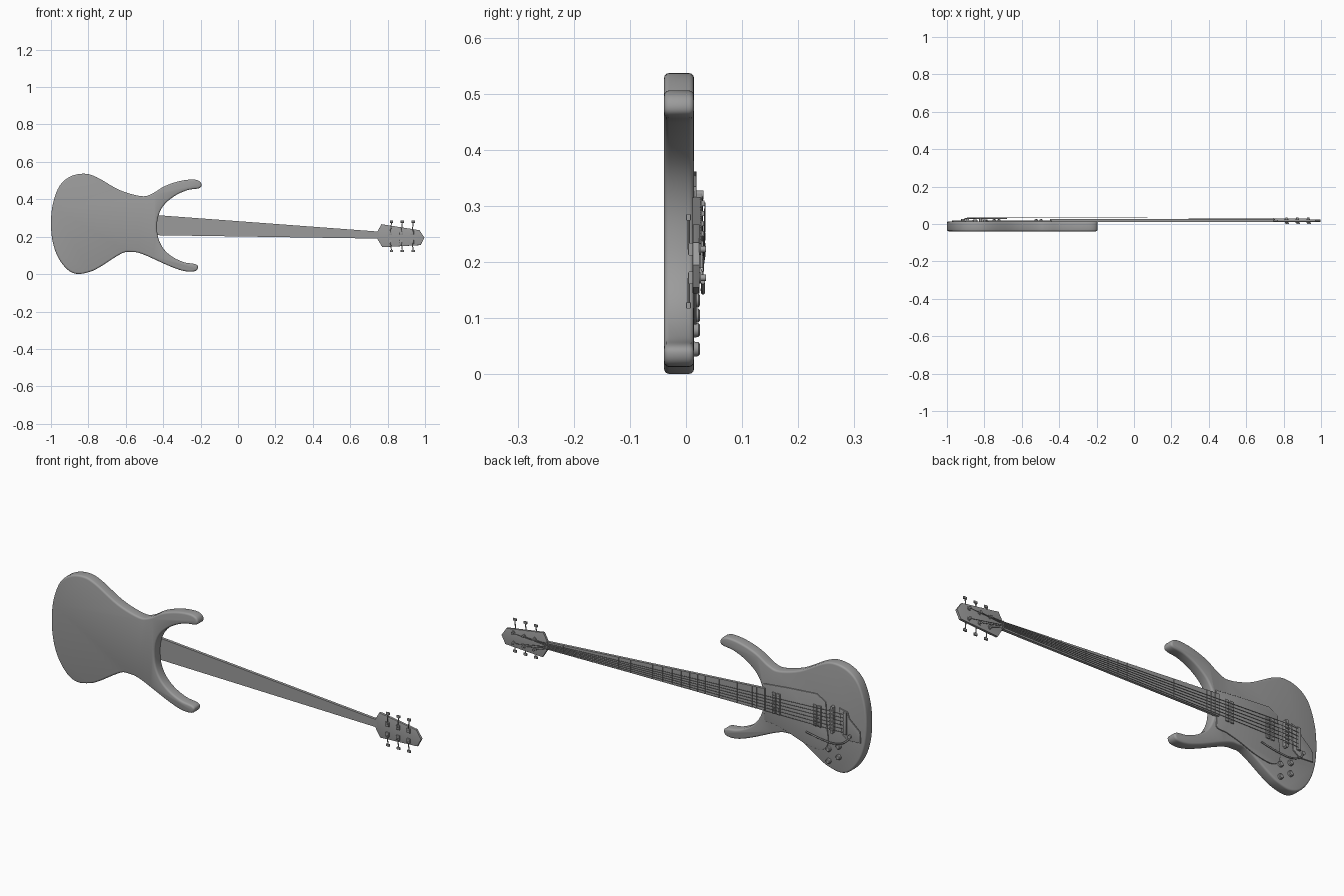
import bpy
import bmesh
import math
from mathutils import Vector

old = bpy.data.objects.get("Cube")
if old:
    bpy.data.objects.remove(old, do_unlink=True)

grey = bpy.data.materials.new("plain grey")
grey.use_nodes = True
COLOUR = (0.33, 0.33, 0.33, 1)
grey.diffuse_color = COLOUR
grey.node_tree.nodes["Principled BSDF"].inputs["Base Color"].default_value = COLOUR
parts = []


def finish(name, bm):
    bmesh.ops.recalc_face_normals(bm, faces=bm.faces)
    mesh = bpy.data.meshes.new(name)
    bm.to_mesh(mesh)
    bm.free()
    mesh.materials.append(grey)
    obj = bpy.data.objects.new(name, mesh)
    bpy.context.collection.objects.link(obj)
    parts.append(obj)
    return obj


def smooth_loop(points, steps):
    """Closed Catmull-Rom loop through (x, z) points."""
    pts = [Vector(p) for p in points]
    n = len(pts)
    out = []
    for i in range(n):
        a, b, c, d = (pts[(i + k) % n] for k in (-1, 0, 1, 2))
        for s in range(steps):
            t = s / steps
            out.append(0.5 * (2 * b + (c - a) * t + (2 * a - 5 * b + 4 * c - d) * t ** 2
                              + (3 * b - a - 3 * c + d) * t ** 3))
    return out


def prism(name, outline, back, front, bevel=0):
    """Extrude an (x, z) outline along y, rounding its rims."""
    bm = bmesh.new()
    face = bm.faces.new([bm.verts.new((p[0], back, p[1])) for p in outline])
    result = bmesh.ops.extrude_face_region(bm, geom=[face], use_keep_orig=True)
    moved = [g for g in result["geom"] if isinstance(g, bmesh.types.BMVert)]
    bmesh.ops.translate(bm, verts=moved, vec=(0, front - back, 0))
    bmesh.ops.recalc_face_normals(bm, faces=bm.faces)
    if bevel:
        rims = [e for e in bm.edges if abs(e.verts[0].co.y - e.verts[1].co.y) < 1e-6]
        bmesh.ops.bevel(bm, geom=rims, offset=bevel, segments=3, profile=0.5,
                        affect='EDGES', clamp_overlap=False)
    return finish(name, bm)


def block(name, x, z, width, height, back, front, bevel=0):
    w, h = width / 2, height / 2
    return prism(name, [(x - w, z - h), (x + w, z - h), (x + w, z + h), (x - w, z + h)],
                 back, front, bevel)


def rod(name, start, end, radius, sides=10, tip=None):
    a, b = Vector(start), Vector(end)
    bm = bmesh.new()
    bmesh.ops.create_cone(bm, cap_ends=True, segments=sides, radius1=radius,
                          radius2=radius if tip is None else tip, depth=(b - a).length)
    bm.transform((b - a).to_track_quat('Z', 'Y').to_matrix().to_4x4())
    bmesh.ops.translate(bm, verts=bm.verts, vec=(a + b) / 2)
    return finish(name, bm)


# Body with two horns
body = [(-1, .27), (-.99, .375), (-.955, .47), (-.9, .52), (-.826, .537), (-.757, .519),
        (-.634, .45), (-.52, .417), (-.463, .428), (-.393, .47), (-.313, .497),
        (-.243, .506), (-.206, .497), (-.195, .475), (-.21, .459), (-.27, .449),
        (-.34, .417), (-.4, .364), (-.43, .294), (-.43, .21), (-.404, .144),
        (-.356, .096), (-.29, .064), (-.227, .053), (-.214, .036), (-.23, .016),
        (-.286, .016), (-.366, .043), (-.51, .107), (-.57, .118), (-.623, .11),
        (-.74, .037), (-.794, .012), (-.858, .001), (-.91, .023), (-.96, .086), (-.99, .17)]
prism("body", smooth_loop(body, 5), -.039, .0143, .009)

# Pickguard plate
guard = [(-.438, .335), (-.58, .35), (-.73, .362), (-.78, .335), (-.785, .23), (-.792, .13),
         (-.75, .09), (-.66, .1), (-.57, .13), (-.5, .148), (-.44, .16), (-.447, .25)]
prism("pickguard", guard[:4] + smooth_loop(guard, 5)[20:50] + guard[10:],
      .013, .019, .002)

# Neck, nut and frets
NUT, HEEL, BRIDGE = .745, -.45, -.82


def neck_span(x):
    t = (NUT - x) / (NUT + .43)
    return .19 + .018 * t, .228 + .087 * t


neck = [(x, neck_span(x)[side]) for x, side in ((HEEL, 0), (NUT + .01, 0), (NUT + .01, 1), (HEEL, 1))]
prism("neck", neck, .012, .026)
for i in range(25):
    x = BRIDGE + (NUT - BRIDGE) * 2 ** (-i / 12)
    low, high = neck_span(x)
    block("fret" if i else "nut", x, (low + high) / 2, .004, high - low, .025, .0275 if i else .03)

# Headstock
head = [(.746, .187), (.772, .144), (.976, .155), (.997, .195), (.97, .235), (.767, .267), (.746, .229)]
prism("headstock", head, .012, .024, .001)

# Tuners: a post, a shaft and a button each
posts = []
for row, z, edge, button in ((1, .223, .245, .28), (-1, .172, .155, .123)):
    for i in range(3):
        x = .815 + .058 * i
        posts.append((x, z))
        rod("tuner_post", (x, .022, z), (x, .036, z), .006, 12)
        rod("tuner_collar", (x, .022, z), (x, .027, z), .01, 12)
        block("tuner_housing", x, z, .018, .022, .004, .013, .002)
        rod("tuner_shaft", (x, .005, z), (x + .006, .005, button), .0025, 8)
        block("tuner_button", x + .006, button, .018, .011, 0, .009, .002)

# Pickups: two rows of coils with pole pieces
for centre in (-.51, -.735):
    for side in (-1, 1):
        x = centre + side * .013
        block("pickup_coil", x, .255, .018, .105, .017, .025, .002)
        for i in range(6):
            z = .215 + i * .016
            rod("pole_piece", (x, .024, z), (x, .027, z), .004, 8)

# Bridge with saddles and its two studs
block("bridge", BRIDGE, .26, .018, .125, .013, .029, .002)
for i in range(6):
    block("saddle", BRIDGE, .215 + i * .018, .022, .009, .027, .033)
for z in (.2, .32):
    rod("bridge_stud", (BRIDGE, .013, z), (BRIDGE, .031, z), .008, 12)

# Tailpiece plate and string holder
plate = [(-.855, .325), (-.9, .315), (-.91, .285), (-.968, .235), (-.972, .18), (-.9, .175), (-.865, .2)]
prism("tailpiece", plate, .013, .02, .002)
block("string_holder", -.89, .26, .018, .11, .018, .03, .003)

# Strings from holder over bridge and nut to the posts
order = [posts[0], posts[1], posts[2], posts[5], posts[4], posts[3]]
for i in range(6):
    bridge_z, nut_z = .305 - i * .018, .222 - i * .0052
    route = [(-.885, .029, bridge_z), (BRIDGE, .034, bridge_z), (NUT, .031, nut_z),
             (order[i][0], .03, order[i][1])]
    for a, b in zip(route, route[1:]):
        rod("string", a, b, .0013, 6)

# Tremolo arm swept along a bent path
curve = bpy.data.curves.new("tremolo_arm", 'CURVE')
curve.dimensions = '3D'
curve.bevel_depth = .004
curve.bevel_resolution = 2
curve.use_fill_caps = True
path = [(-.915, .018, .2), (-.9, .028, .175), (-.85, .03, .15), (-.77, .03, .15), (-.68, .03, .165)]
spline = curve.splines.new('BEZIER')
spline.bezier_points.add(len(path) - 1)
for point, co in zip(spline.bezier_points, path):
    point.co = co
    point.handle_left_type = point.handle_right_type = 'AUTO'
curve.materials.append(grey)
arm = bpy.data.objects.new("tremolo_arm", curve)
bpy.context.collection.objects.link(arm)
rod("arm_socket", (-.915, .015, .2), (-.915, .028, .2), .009, 12)

# Control knobs
for x, z in ((-.795, .105), (-.795, .045), (-.85, .079), (-.85, .132)):
    rod("knob", (x, .013, z), (x, .022, z), .0135, 20, .0125)
    rod("knob_cap", (x, .022, z), (x, .025, z), .0125, 20, .009)

# Smooth shading with crisp edges
bpy.ops.object.select_all(action='DESELECT')
for obj in parts:
    obj.select_set(True)
bpy.context.view_layer.objects.active = parts[0]
bpy.ops.object.shade_smooth_by_angle(angle=math.radians(35))
